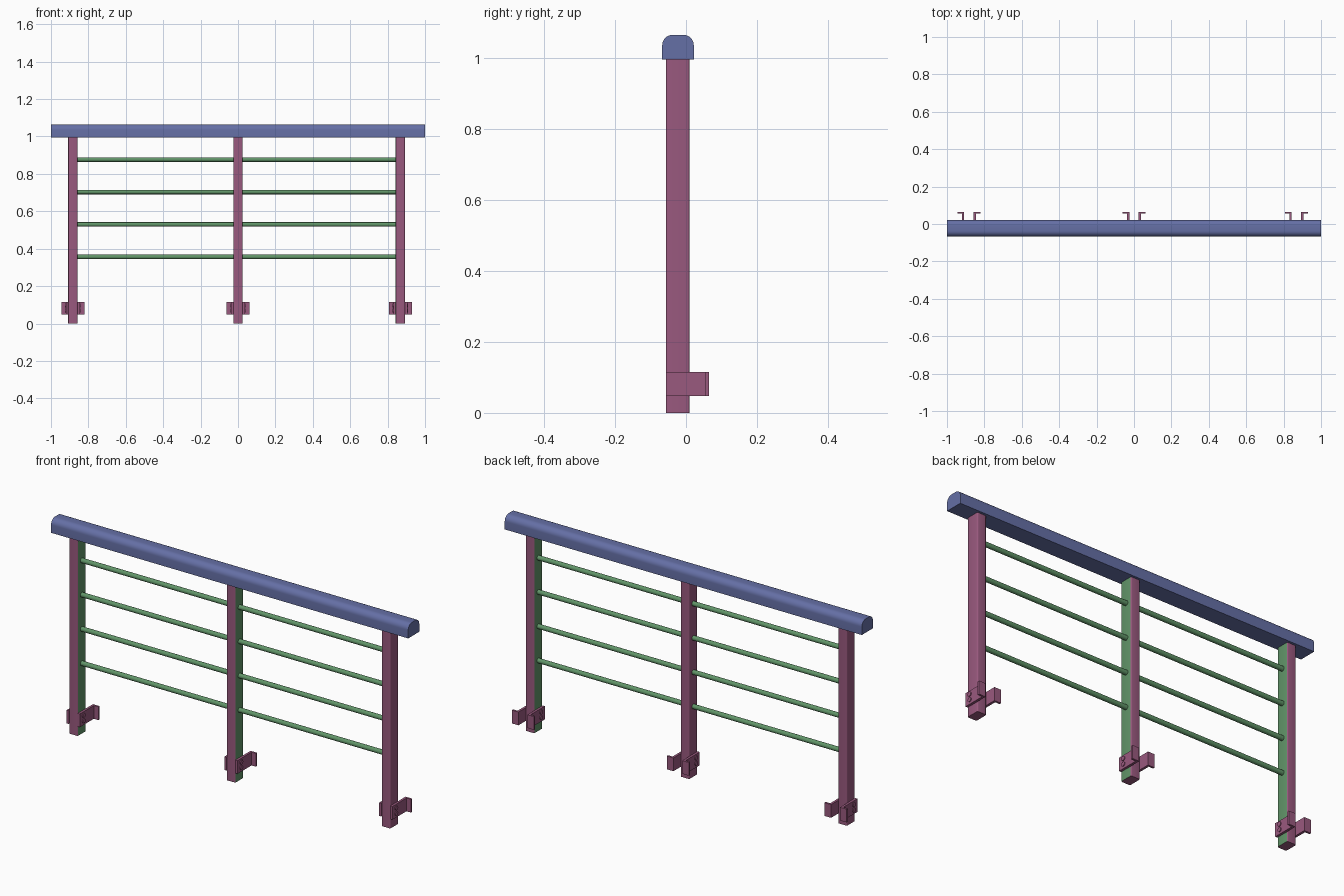
import bpy, bmesh, math
from mathutils import Matrix

if "Cube" in bpy.data.objects:
    bpy.data.objects.remove(bpy.data.objects["Cube"])


def mat(name, col):
    m = bpy.data.materials.new(name)
    m.diffuse_color = (*col, 1)
    m.use_nodes = True
    m.node_tree.nodes["Principled BSDF"].inputs["Base Color"].default_value = m.diffuse_color
    return m


BLUE = mat("blue", (0.13, 0.16, 0.38))
GREEN = mat("green", (0.12, 0.30, 0.14))
PINK = mat("pink", (0.32, 0.10, 0.21))


def finish(name, bm, mats, smooth=True):
    bmesh.ops.recalc_face_normals(bm, faces=bm.faces)
    me = bpy.data.meshes.new(name)
    bm.to_mesh(me)
    bm.free()
    for m in mats:
        me.materials.append(m)
    ob = bpy.data.objects.new(name, me)
    bpy.context.collection.objects.link(ob)
    if smooth:
        bpy.ops.object.select_all(action='DESELECT')
        ob.select_set(True)
        bpy.context.view_layer.objects.active = ob
        bpy.ops.object.shade_smooth_by_angle(angle=math.radians(35))
    return ob


def prism(points, vec):
    """Extrude a closed outline of 3D points along vec."""
    bm = bmesh.new()
    f = bm.faces.new([bm.verts.new(p) for p in points])
    r = bmesh.ops.extrude_face_region(bm, geom=[f])
    bmesh.ops.translate(bm, vec=vec,
                        verts=[v for v in r['geom'] if isinstance(v, bmesh.types.BMVert)])
    if not f.is_valid or len(bm.faces) < len(points) + 2:
        bmesh.ops.holes_fill(bm, edges=bm.edges)
    return bm


def rounded(a0, a1, b0, b1, radii, n):
    """Rectangle outline, corner radii ordered min-min, max-min, max-max, min-max."""
    pts = []
    for i, (a, b, sa, sb) in enumerate([(a0, b0, 1, 1), (a1, b0, -1, 1),
                                        (a1, b1, -1, -1), (a0, b1, 1, -1)]):
        r = radii[i]
        if r == 0:
            pts.append((a, b))
            continue
        for k in range(n + 1):
            t = math.pi + i * math.pi / 2 + k * math.pi / 2 / n
            pts.append((a + sa * r + r * math.cos(t), b + sb * r + r * math.sin(t)))
    return pts


def cylinder_x(name, x0, x1, y, z, r, seg, m):
    bm = bmesh.new()
    M = Matrix.Translation(((x0 + x1) / 2, y, z)) @ Matrix.Rotation(math.pi / 2, 4, 'Y')
    bmesh.ops.create_cone(bm, cap_ends=True, segments=seg, radius1=r, radius2=r,
                          depth=abs(x1 - x0), matrix=M)
    return finish(name, bm, [m])


# handrail with rounded top corners
outline = rounded(-0.067, 0.022, 0.995, 1.065, (0, 0, 0.03, 0.03), 8)
finish("handrail", prism([(-1, y, z) for y, z in outline], (2, 0, 0)), [BLUE])

POSTS = {"left": -0.883, "middle": 0.0, "right": 0.868}
HALF = 0.025

for side, cx in POSTS.items():
    # rounded rectangular post, inner side in green
    outline = rounded(cx - HALF, cx + HALF, -0.057, 0.01, (0.006,) * 4, 4)
    ob = finish(side + "_post", prism([(x, y, 0) for x, y in outline], (0, 0, 0.996)),
                [PINK, GREEN])
    inner = -1 if side == "right" else 1
    for p in ob.data.polygons:
        if p.normal.x * inner > 0.9:
            p.material_index = 1

    for s, label in ((-1, "a"), (1, "b")):
        # L-shaped wall bracket on each side of the post
        a, b, c = HALF, HALF + 0.012, 0.062
        ell = [(a, -0.057), (b, -0.057), (b, 0.055), (c, 0.055), (c, 0.065), (a, 0.065)]
        finish(f"{side}_bracket_{label}",
               prism([(cx + s * x, y, 0.048) for x, y in ell], (0, 0, 0.067)),
               [PINK], smooth=False)
        # two bolt heads through each bracket
        for i, z in enumerate((0.069, 0.097)):
            cylinder_x(f"{side}_bolt_{label}{i}", cx + s * (b - 0.004), cx + s * (b + 0.004),
                       -0.027, z, 0.011, 16, PINK)

# horizontal infill bars between neighbouring posts
xs = list(POSTS.values())
for bay in range(2):
    for i in range(4):
        cylinder_x(f"bar_{bay}_{i}", xs[bay] + HALF - 0.004, xs[bay + 1] - HALF + 0.004,
                   -0.023, 0.356 + i * 0.1735, 0.012, 20, GREEN)
